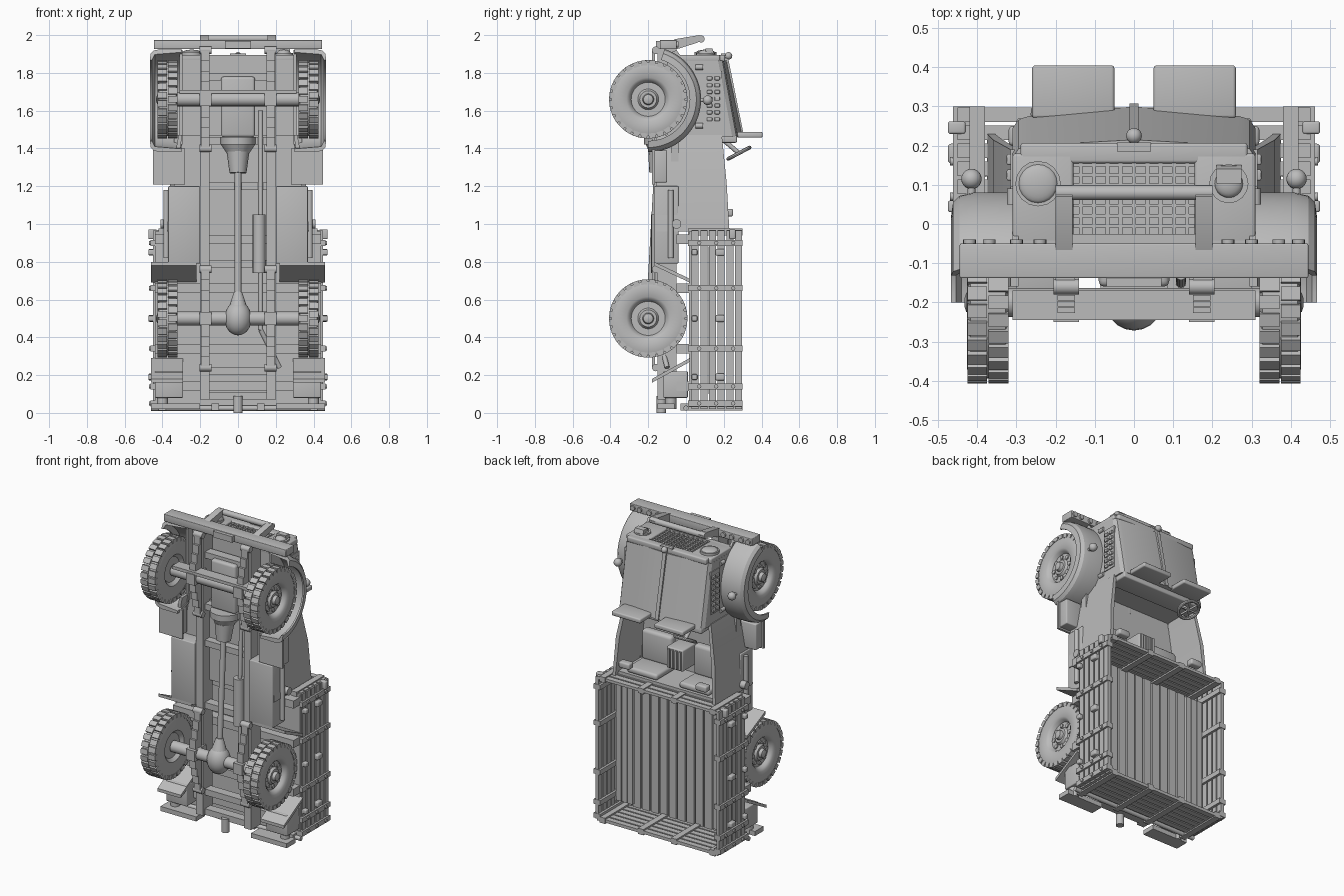
import bpy, bmesh
from math import sin, cos, pi, radians
from mathutils import Vector, Matrix

default_cube = bpy.data.objects.get("Cube")
if default_cube:
    bpy.data.objects.remove(default_cube)

grey = bpy.data.materials.new("plain_grey")
grey.use_nodes = True
grey.diffuse_color = (.5, .5, .5, 1)
grey.node_tree.nodes["Principled BSDF"].inputs["Base Color"].default_value = (.5, .5, .5, 1)
SIDES = (("left", 1), ("right", -1))
parts = []


def finish(name, bm):
    bmesh.ops.recalc_face_normals(bm, faces=bm.faces)
    mesh = bpy.data.meshes.new(name)
    bm.to_mesh(mesh)
    bm.free()
    mesh.materials.append(grey)
    return place(name, mesh)


def place(name, mesh):
    obj = bpy.data.objects.new(name, mesh)
    bpy.context.collection.objects.link(obj)
    parts.append(obj)
    return obj


def add_box(bm, x, y, z, turn=Matrix()):
    centre = Vector([sum(r) / 2 for r in (x, y, z)])
    size = [abs(r[1] - r[0]) for r in (x, y, z)]
    bmesh.ops.create_cube(bm, size=1, matrix=turn @ Matrix.Translation(centre) @ Matrix.Diagonal((*size, 1)))


def box(name, x, y, z, bevel=0):
    bm = bmesh.new()
    add_box(bm, x, y, z)
    if bevel:
        bmesh.ops.bevel(bm, geom=bm.edges[:], offset=bevel, segments=3, affect='EDGES', profile=.5)
    return finish(name, bm)


def pair(name, x, y, z, bevel=0):
    for side, s in SIDES:
        box(f"{side}_{name}", (s * x[0], s * x[1]), y, z, bevel)


def loft(name, sections, cap=True):
    bm = bmesh.new()
    rings = [[bm.verts.new(p) for p in section] for section in sections]
    for a, b in zip(rings, rings[1:]):
        for i in range(len(a)):
            j = (i + 1) % len(a)
            bm.faces.new((a[i], a[j], b[j], b[i]))
    if cap:
        bm.faces.new(rings[0])
        bm.faces.new(rings[-1])
    return finish(name, bm)


def prism(name, profile, x):
    return loft(name, [[(side, y, z) for y, z in profile] for side in x])


def add_rod(bm, a, b, r1, r2=None, sides=16):
    a, b = Vector(a), Vector(b)
    aim = (b - a).to_track_quat('Z', 'Y').to_matrix().to_4x4()
    bmesh.ops.create_cone(bm, cap_ends=True, segments=sides, radius1=r1, radius2=r1 if r2 is None else r2,
                          depth=(b - a).length, matrix=Matrix.Translation((a + b) / 2) @ aim)


def rod(name, points, r1, r2=None):
    bm = bmesh.new()
    for a, b in zip(points, points[1:]):
        add_rod(bm, a, b, r1, r2)
    return finish(name, bm)


def ball(name, centre, radius, stretch=(1, 1, 1)):
    bm = bmesh.new()
    bmesh.ops.create_uvsphere(bm, u_segments=20, v_segments=12, radius=radius,
                              matrix=Matrix.Translation(centre) @ Matrix.Diagonal((*stretch, 1)))
    return finish(name, bm)


def lathe_x(bm, profile, steps=48):
    rings = [[bm.verts.new((x, r * cos(2 * pi * i / steps), r * sin(2 * pi * i / steps)))
              for i in range(steps)] for x, r in profile]
    for a, b in zip(rings, rings[1:]):
        for i in range(steps):
            j = (i + 1) % steps
            bm.faces.new((a[i], a[j], b[j], b[i]))
    for ring in (rings[0], rings[-1]):
        bm.faces.new(ring)


# Wheels: turned tyre and rim, tread lugs, wheel nuts
FRONT_AXLE, REAR_AXLE, AXLE_HEIGHT = 1.66, .5, -.2
bm = bmesh.new()
lathe_x(bm, [(-.03, .08), (-.05, .1), (-.053, .17), (-.045, .195), (.045, .195), (.053, .17), (.05, .115),
             (.04, .1), (.02, .09), (.02, .055), (.035, .045), (.035, .03), (.055, .025), (.06, .01)])
LUGS = 28
for i in range(LUGS):
    for row, side in enumerate((-1, 1)):
        turn = Matrix.Rotation(2 * pi * (i + row / 2) / LUGS, 4, 'X')
        add_box(bm, (side * .002, side * .052), (.18, .207), (-.017, .017), turn)
for i in range(8):
    a = 2 * pi * i / 8
    add_rod(bm, (.015, .07 * cos(a), .07 * sin(a)), (.027, .07 * cos(a), .07 * sin(a)), .013, sides=10)
wheel = finish("left_front_wheel", bm)
wheel.location = (.373, AXLE_HEIGHT, FRONT_AXLE)
for name, side, z in (("right_front", -1, FRONT_AXLE), ("left_rear", 1, REAR_AXLE), ("right_rear", -1, REAR_AXLE)):
    copy = place(name + "_wheel", wheel.data)
    copy.location = (side * .373, AXLE_HEIGHT, z)
    copy.rotation_euler.z = 0 if side > 0 else pi

# Axles, differential, drive shaft, gearbox, exhaust
for name, z in (("front", FRONT_AXLE), ("rear", REAR_AXLE)):
    rod(name + "_axle", [(-.33, AXLE_HEIGHT, z), (.33, AXLE_HEIGHT, z)], .037)
    for side, s in SIDES:
        for leaf in range(4):
            half = .26 - .055 * leaf
            y = -.165 - .016 * leaf
            box(f"{side}_{name}_spring_leaf", (s * .15, s * .195), (y - .014, y), (z - half, z + half))
        box(f"{side}_{name}_spring_clamp", (s * .14, s * .205), (-.25, -.13), (z - .035, z + .035))
        for end in (-.26, .26):
            rod(f"{side}_{name}_shackle", [(s * .14, -.16, z + end), (s * .205, -.16, z + end)], .02)
prism("axle_beam", [(-.245, 1.69), (-.17, 1.69), (-.17, 1.71), (-.245, 1.71)], (-.31, .31))
ball("differential", (0, AXLE_HEIGHT, REAR_AXLE), .072, (1, 1, 1.25))
rod("differential_nose", [(0, -.2, .54), (0, -.19, .64)], .055, .022)
rod("drive_shaft", [(0, -.19, .6), (0, -.15, 1.3)], .018)
rod("gearbox_tail", [(0, -.15, 1.27), (0, -.14, 1.38)], .045, .06)
rod("gearbox_bell", [(0, -.14, 1.36), (0, -.13, 1.42)], .05, .09)
rod("gearbox_flange", [(0, -.13, 1.42), (0, -.13, 1.46)], .092)
box("engine_sump", (-.09, .09), (-.16, -.04), (1.46, 1.78), .015)
rod("muffler", [(.112, -.15, .74), (.112, -.15, 1.05)], .034)
rod("exhaust_pipe", [(.12, -.13, 1.6), (.12, -.15, 1.05), (.12, -.15, .44), (.22, -.1, .24)], .013)

# Chassis rails and cross members
pair("chassis_rail", (.15, .2), (-.15, -.05), (.07, 1.93))
for z in (.09, .22, .79, 1.2, 1.44, 1.78):
    box("cross_member", (-.16, .16), (-.13, -.07), (z - .02, z + .02))
rod("tow_hook", [(0, -.13, 0), (0, -.13, .09)], .025)

# Front bumper with bolts and guard
box("front_bumper", (-.445, .445), (-.138, -.05), (1.926, 1.974), .004)
for side, s in SIDES:
    for x in (.24, .3, .37, .42):
        rod(f"{side}_bumper_bolt", [(s * x, -.05, 1.95), (s * x, -.04, 1.95)], .016)
    prism(f"{side}_guard_post", [(-.14, 1.925), (-.06, 1.978), (.07, 2), (.1, 1.985), (.06, 1.96), (-.05, 1.925)],
          (s * .157, s * .2))
rod("guard_bar", [(-.2, .08, 1.98), (.2, .08, 1.98)], .019)
box("bumper_step", (-.07, .07), (-.16, -.13), (1.93, 1.97))


# Hood and nose
def hood_section(z, edge, crown):
    half = [(.31, -.05), (.31, edge - .03), (.295, edge - .008), (.27, edge)]
    middle = [(0, crown)]
    outline = half + middle + [(-x, y) for x, y in reversed(half)]
    return [(x, y, z) for x, y in outline]


loft("hood", [hood_section(1.46, .275, .3), hood_section(1.865, .2, .215)])
loft("hood_hinge", [[(x, y + lift, z) for x, lift in ((-.012, -.02), (.012, -.02), (.012, .008), (-.012, .008))]
                    for y, z in ((.3, 1.46), (.215, 1.88))])
pair("nose_panel", (.155, .31), (-.05, .18), (1.86, 1.895), .008)
box("nose_top", (-.29, .29), (.155, .207), (1.86, 1.895), .008)
box("nose_bottom", (-.3, .3), (-.05, -.025), (1.86, 1.895))
box("nose_badge", (-.043, .043), (.185, .208), (1.89, 1.902))
ball("hood_latch", (0, .225, 1.89), .02)
for i in range(9):
    x = -.136 + .034 * i
    box("grille_upright", (x - .005, x + .005), (-.03, .158), (1.865, 1.888))
for i in range(7):
    y = -.005 + .026 * i
    box("grille_crossbar", (-.157, .157), (y - .004, y + .004), (1.865, 1.885))
rod("right_headlight_rim", [(-.245, .103, 1.87), (-.245, .103, 1.91)], .058)
ball("right_headlight_lens", (-.245, .103, 1.908), .05, (1, 1, .3))
rod("left_headlight_rim", [(.242, .103, 1.87), (.242, .103, 1.905)], .05)
ball("left_headlight_lens", (.242, .103, 1.905), .036, (1, 1, .5))
prism("blackout_hood", [(.103, 1.9), (.15, 1.9), (.14, 1.93), (.103, 1.93)], (.21, .274))

# Hood side vents and catches
for side, s in SIDES:
    box(f"{side}_vent_panel", (s * .305, s * .315), (.095, .19), (1.53, 1.81))
    for row in range(2):
        for i in range(7):
            z = 1.555 + .036 * i
            y = .125 + .04 * row
            box(f"{side}_vent_louver", (s * .31, s * .325), (y - .014, y + .014), (z - .01, z + .01), .004)
    for z in (1.52, 1.83):
        rod(f"{side}_hood_catch", [(s * .31, .05, z), (s * .31, .09, z)], .014)


# Front fenders: rolled section swept over the wheel
def fender_ring(angle, s):
    section = [(.3, .28), (.41, .28), (.445, .272), (.462, .255), (.467, .22), (.455, .22), (.44, .25), (.3, .262)]
    return [(s * x, AXLE_HEIGHT + r * cos(angle), FRONT_AXLE + r * sin(angle)) for x, r in section]


for side, s in SIDES:
    loft(f"{side}_front_fender", [fender_ring(radians(a), s) for a in range(-90, 73, 6)])
    prism(f"{side}_inner_fender", [(-.1, 1.42), (.05, 1.5), (.07, 1.66), (.04, 1.8), (-.05, 1.92), (-.1, 1.9)],
          (s * .295, s * .31))
    rod(f"{side}_marker_stalk", [(s * .415, .06, 1.655), (s * .415, .11, 1.655)], .01)
    ball(f"{side}_marker_lamp", (s * .415, .115, 1.655), .026)
    box(f"{side}_step_box", (s * .3, s * .44), (-.17, -.1), (1.22, 1.39), .006)
    box(f"{side}_step_plate", (s * .28, s * .45), (-.18, -.165), (1.21, 1.4))

# Open cab: tub, flared walls, seats, steering, screens
box("cab_floor", (-.34, .34), (-.08, -.04), (.94, 1.47))
box("cab_rear_wall", (-.36, .36), (-.05, .2), (.97, .99))
box("dashboard", (-.3, .3), (.13, .27), (1.43, 1.47), .008)
for side, s in SIDES:
    loft(f"{side}_cab_wall", [[(s * x, y, z) for x, y in ((inner, -.16), (outer, -.16), (outer, top), (inner, top))]
                              for z, inner, outer, top in ((.96, .355, .375, .23), (1.22, .335, .36, .215),
                                                           (1.47, .295, .315, .19))])
    box(f"{side}_seat_cushion", (s * .08, s * .3), (-.02, .04), (1.02, 1.22), .02)
    box(f"{side}_seat_back", (s * .08, s * .3), (0, .19), (.99, 1.03), .015)
    box(f"{side}_screen", (s * .05, s * .26), (.27, .405), (1.457, 1.487), .008)
    box(f"{side}_grab_handle", (s * .24, s * .32), (.2, .25), (1.04, 1.08), .01)
    box(f"{side}_side_tank", (s * .2, s * .37), (-.17, -.04), (.79, 1.2), .006)
    rod(f"{side}_tank_rail", [(s * .38, -.08, .82), (s * .38, -.08, 1.18)], .015)
    rod(f"{side}_filler_cap", [(s * .35, -.05, 1), (s * .41, -.05, 1)], .025)
box("centre_console", (-.06, .06), (-.04, .12), (1.06, 1.2), .008)
for i in range(4):
    box("console_rib", (-.05 + .028 * i, -.035 + .028 * i), (.11, .13), (1.07, 1.19))
rod("steering_column", [(-.19, .28, 1.375), (-.19, .18, 1.46)], .012)
bpy.ops.mesh.primitive_torus_add(major_radius=.064, minor_radius=.01, major_segments=32, minor_segments=8,
                                 location=(-.19, .28, 1.375), rotation=(radians(28), 0, 0))
steering = bpy.context.object
steering.name = "steering_wheel"
steering.data.materials.append(grey)
parts.append(steering)
for a in (0, pi / 3, 2 * pi / 3):
    dx, dy = .062 * cos(a), .062 * sin(a)
    rod("steering_spoke", [(-.19 - dx, .28 - dy * .88, 1.375 - dy * .47), (-.19 + dx, .28 + dy * .88, 1.375 + dy * .47)], .006)

# Cargo bed: plank floor, slatted sides, front wall, tailgate
box("bed_underfloor", (-.44, .44), (.015, .035), (.03, .96))
for i in range(13):
    x = -.39 + .065 * i
    box("floor_plank", (x - .027, x + .027), (.03, .048), (.04, .95))
for z in (.14, .34, .66, .92):
    box("bed_bearer", (-.44, .44), (-.05, .02), (z - .025, z + .025))
for i in range(6):
    y = (.03 + .046 * i, .067 + .046 * i)
    pair("side_slat", (.43, .45), y, (.03, .965))
    box("front_slat", (-.44, .44), y, (.95, .968))
    box("tailgate_slat", (-.44, .44), y, (.02, .04))
for z in (.05, .14, .34, .66, .9):
    pair("side_stake", (.415, .462), (.01, .3), (z - .016, z + .016))
    for y in (.07, .16, .25):
        for side, s in SIDES:
            rod(f"{side}_stake_bolt", [(s * .45, y, z), (s * .47, y, z)], .011)
for z in (.19, .5, .85):
    pair("side_hook", (.44, .475), (.155, .205), (z - .018, z + .018), .008)
    pair("lower_hook", (.44, .475), (.03, .06), (z - .015, z + .015), .006)
for x in (.12, .4):
    pair("front_stake", (x - .02, x + .02), (.01, .3), (.94, .975))
    pair("tailgate_stake", (x - .02, x + .02), (-.03, .3), (.012, .05))
pair("corner_clip", (.43, .475), (.23, .262), (.92, .972), .006)
for i in range(3):
    x = .31 + .042 * i
    pair("bench_slat", (x - .018, x + .018), (.12, .138), (.1, .88))
rod("tailgate_hinge", [(-.46, 0, .025), (.46, 0, .025)], .014)

# Rear wheel guards and tail boxes
for side, s in SIDES:
    prism(f"{side}_front_guard", [(-.17, .8), (.02, .71), (.02, .69), (-.17, .78)], (s * .22, s * .46))
    prism(f"{side}_back_guard", [(-.18, .16), (.02, .27), (.02, .29), (-.18, .18)], (s * .29, s * .46))
    box(f"{side}_tail_box", (s * .29, s * .44), (-.12, .01), (.08, .22), .006)
    rod(f"{side}_tail_lamp", [(s * .4, -.08, .02), (s * .4, -.08, .09)], .03)
    box(f"{side}_tail_bracket", (s * .2, s * .46), (-.15, -.06), (.02, .05))

# Smooth shading with sharp edges kept
bpy.ops.object.select_all(action='DESELECT')
for obj in parts:
    obj.select_set(True)
bpy.context.view_layer.objects.active = parts[0]
bpy.ops.object.shade_smooth_by_angle(angle=radians(32))
